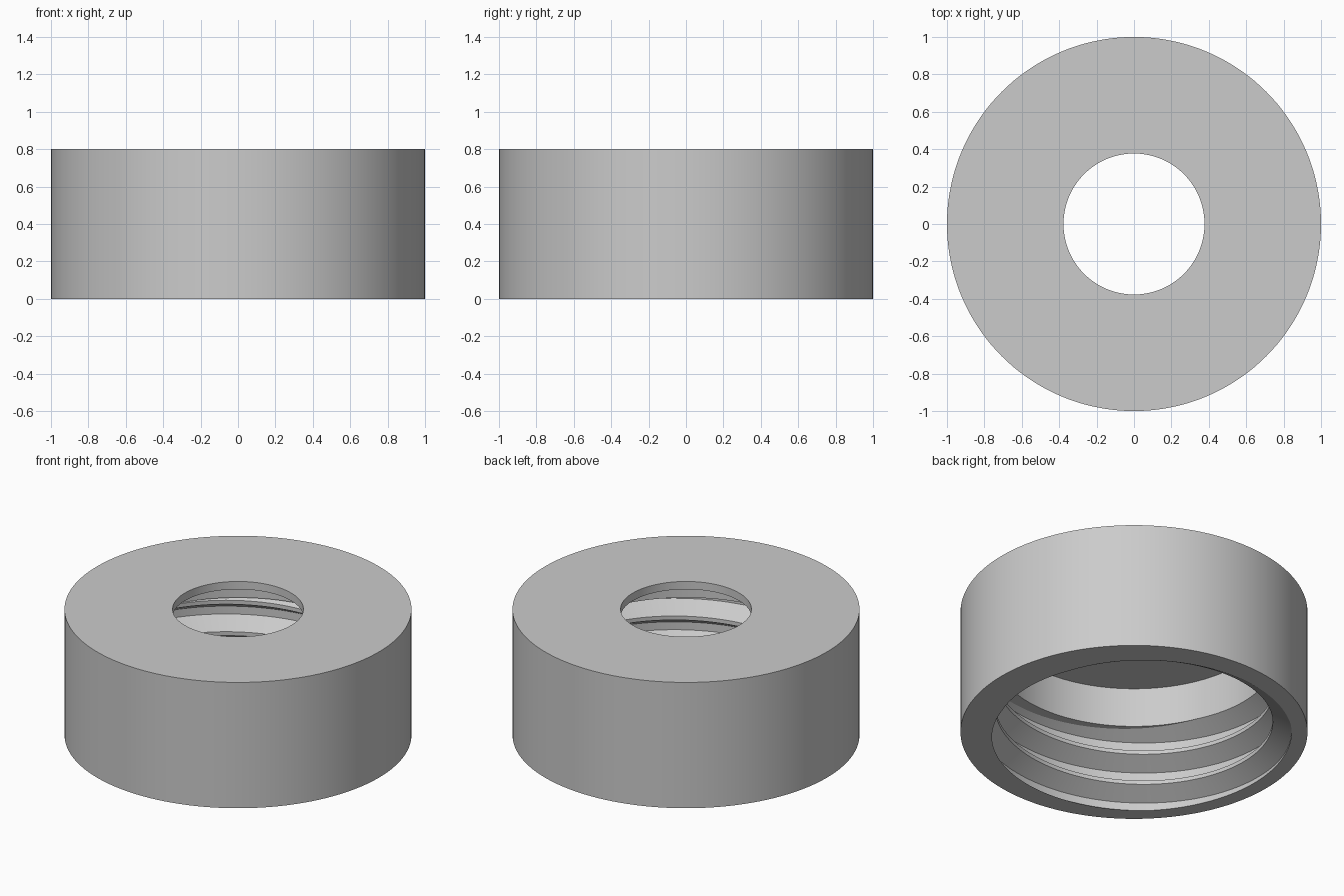
import bpy, bmesh
from math import cos, sin, pi, radians

cube = bpy.data.objects.get("Cube")
if cube:
    bpy.data.objects.remove(cube)

SIDES = 144
HEIGHT, OUTER, HOLE = 0.8, 1.0, 0.377
CEILING, THREAD_TOP = 0.75, 0.5
PITCH = 0.2
CREST = 0.8                        # inner thread radius
ROOT = CREST + 0.541 * PITCH       # groove radius for 60 degree flanks

# one pitch of the thread: (share of the pitch, radius)
PROFILE = [(0, ROOT), (0.25, ROOT), (0.5625, CREST), (0.6875, CREST)]


def thread_radius(t):
    """Radius at a height t, counted in pitches from the groove's lower edge."""
    t %= 1
    points = PROFILE + [(1, ROOT)]
    for (a, ra), (b, rb) in zip(points, points[1:]):
        if t <= b:
            return ra + (rb - ra) * (t - a) / (b - a)


def section(angle):
    """Closed outline of the wall at an angle, with the helix clipped top and bottom."""
    lift = PITCH * (angle - radians(225)) / (2 * pi)
    thread = []
    for turn in range(-2, 5):
        for share, r in PROFILE:
            z = lift + (turn + share) * PITCH
            clipped = min(max(z, 0), THREAD_TOP)
            if clipped != z:
                r = thread_radius((clipped - lift) / PITCH)
            thread.append((r, clipped))
    return ([(HOLE, HEIGHT), (OUTER, HEIGHT), (OUTER, 0)] + thread
            + [(CREST, THREAD_TOP), (CREST, CEILING), (HOLE, CEILING)])


# threaded cap: sweep the section around the axis and weld the seam
bm = bmesh.new()
columns = []
for i in range(SIDES + 1):
    a = 2 * pi * i / SIDES
    columns.append([bm.verts.new((r * cos(a), r * sin(a), z)) for r, z in section(a)])
for left, right in zip(columns, columns[1:]):
    for j in range(len(left)):
        k = (j + 1) % len(left)
        bm.faces.new((left[j], left[k], right[k], right[j]))
bmesh.ops.remove_doubles(bm, verts=bm.verts, dist=0.00005)
bmesh.ops.dissolve_degenerate(bm, edges=bm.edges, dist=0.00005)
bmesh.ops.recalc_face_normals(bm, faces=bm.faces)

mesh = bpy.data.meshes.new("threaded_cap")
bm.to_mesh(mesh)
bm.free()
cap = bpy.data.objects.new("threaded_cap", mesh)
bpy.context.collection.objects.link(cap)

# plain grey
grey = bpy.data.materials.new("light_grey")
grey.use_nodes = True
colour = (0.6, 0.6, 0.6, 1)
grey.diffuse_color = colour
grey.node_tree.nodes["Principled BSDF"].inputs["Base Color"].default_value = colour
mesh.materials.append(grey)

# smooth walls, crisp rims and thread edges
bpy.ops.object.select_all(action="DESELECT")
cap.select_set(True)
bpy.context.view_layer.objects.active = cap
bpy.ops.object.shade_smooth_by_angle(angle=radians(25))
